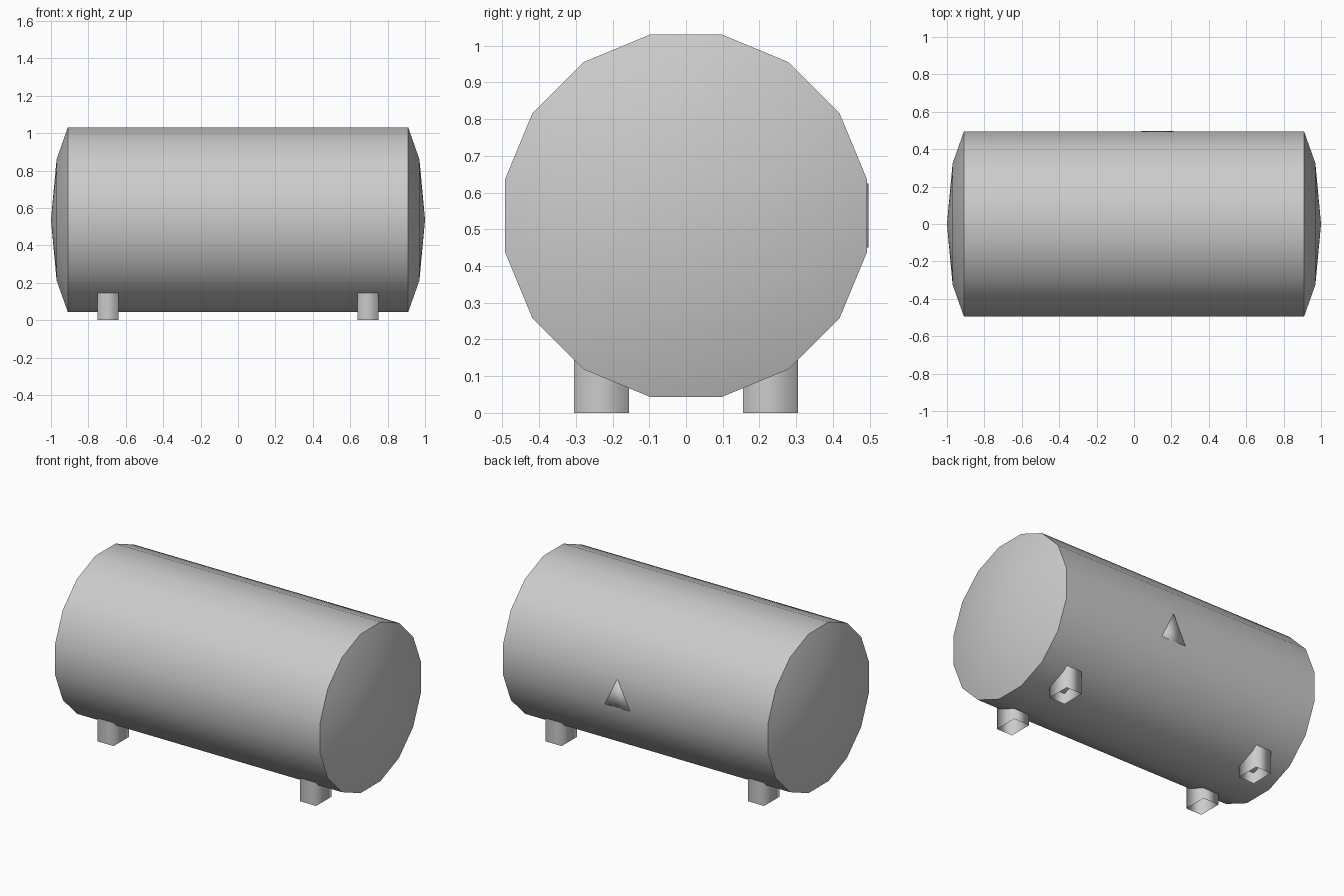
import bpy, bmesh
from math import pi, radians
from mathutils import Matrix, Vector

if "Cube" in bpy.data.objects:
    bpy.data.objects.remove(bpy.data.objects["Cube"], do_unlink=True)

# Single painted metal colour
grey = bpy.data.materials.new("light_grey_metal")
grey.use_nodes = True
colour = (0.6, 0.6, 0.6, 1)
grey.diffuse_color = colour
grey.node_tree.nodes["Principled BSDF"].inputs["Base Color"].default_value = colour


def finish(name, bm, sharp=None):
    """Turn a bmesh into a smooth shaded object, sharp above the given angle."""
    bmesh.ops.recalc_face_normals(bm, faces=bm.faces)
    mesh = bpy.data.meshes.new(name)
    bm.to_mesh(mesh)
    bm.free()
    mesh.materials.append(grey)
    mesh.shade_smooth()
    if sharp:
        mesh.set_sharp_from_angle(angle=radians(sharp))
    obj = bpy.data.objects.new(name, mesh)
    bpy.context.collection.objects.link(obj)
    return obj


def extrude_outline(bm, points, offset):
    """Sweep a closed outline along an offset; returns the end loop."""
    start = [bm.verts.new(p) for p in points]
    end = [bm.verts.new(Vector(p) + Vector(offset)) for p in points]
    for i in range(len(points)):
        j = (i + 1) % len(points)
        bm.faces.new((start[i], start[j], end[j], end[i]))
    return end


# Tank: half profile spun round the x axis into sixteen sides
SIDES = 16
CENTRE_Z = 0.537
half = [(1.0, 0), (0.97, 0.33), (0.91, 0.503)]
profile = half + [(-x, r) for x, r in reversed(half)]
bm = bmesh.new()
turn = Matrix.Rotation(pi / SIDES, 4, "X")
verts = [bm.verts.new(turn @ Vector((x, 0, r))) for x, r in profile]
edges = [bm.edges.new(pair) for pair in zip(verts, verts[1:])]
bmesh.ops.spin(bm, geom=verts + edges, cent=(0, 0, 0), axis=(1, 0, 0),
               angle=2 * pi, steps=SIDES)
bmesh.ops.remove_doubles(bm, verts=bm.verts, dist=0.0005)
bmesh.ops.translate(bm, verts=bm.verts, vec=(0, 0, CENTRE_Z))
finish("tank", bm, 35)

# Feet: four open square tubes running up into the tank
for side, sx in (("left", 1), ("right", -1)):
    for end, sy in (("front", -1), ("back", 1)):
        bm = bmesh.new()
        corners = [(sx * x, sy * y, 0) for x, y in
                   ((0.64, 0.155), (0.75, 0.155), (0.75, 0.305), (0.64, 0.305))]
        extrude_outline(bm, corners, (0, 0, 0.145))
        finish(f"{end}_{side}_foot", bm)

# Small triangular stub set in the back of the tank
bm = bmesh.new()
outline = [(0.04, 0.43, 0.45), (0.21, 0.43, 0.45), (0.125, 0.43, 0.625)]
bm.faces.new(extrude_outline(bm, outline, (0, 0.067, 0)))
finish("back_stub", bm)
